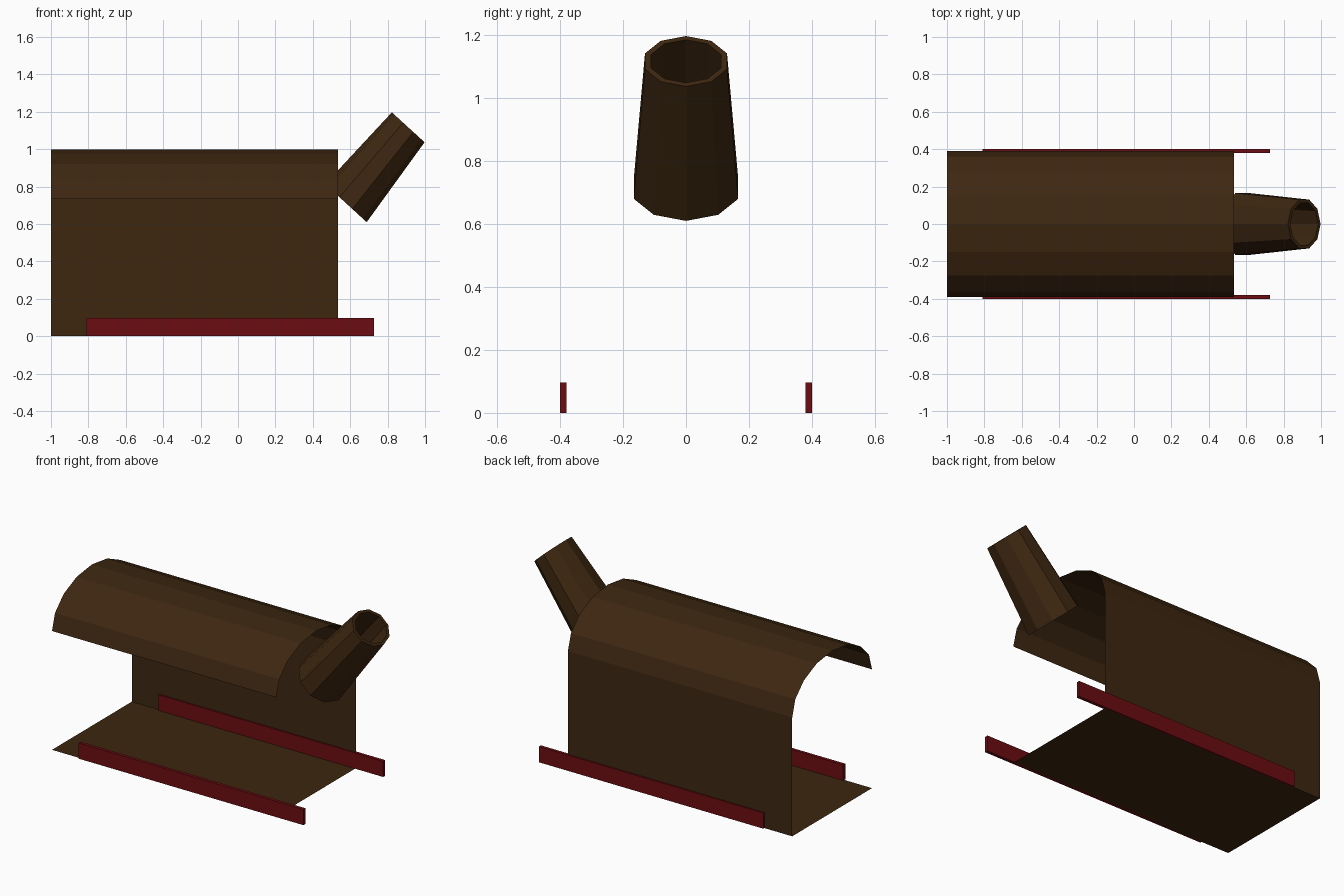
import bpy
import math
from mathutils import Vector

if "Cube" in bpy.data.objects:
    bpy.data.objects.remove(bpy.data.objects["Cube"])


def material(name, rgb):
    m = bpy.data.materials.new(name)
    m.diffuse_color = (*rgb, 1)
    m.use_nodes = True
    m.node_tree.nodes["Principled BSDF"].inputs["Base Color"].default_value = m.diffuse_color
    return m


brown = material("dark brown", (0.047, 0.020, 0.0053))
red = material("dark red", (0.15, 0.0042, 0.0060))


def make_object(name, verts, faces, mat):
    mesh = bpy.data.meshes.new(name)
    mesh.from_pydata(verts, [], faces)
    mesh.materials.append(mat)
    mesh.update()
    obj = bpy.data.objects.new(name, mesh)
    bpy.context.collection.objects.link(obj)
    return obj


# Body: thin open sheet (floor, back wall, arched roof) swept along x
W, SPRING, TOP, SEG = 0.39, 0.735, 0.998, 8
profile = [(-W, 0), (W, 0)]
for i in range(SEG + 1):
    a = math.pi * i / SEG
    profile.append((W * math.cos(a), SPRING + (TOP - SPRING) * math.sin(a)))
n = len(profile)
verts = [(x, y, z) for x in (-1.0, 0.535) for y, z in profile]
faces = [(i, i + 1, n + i + 1, n + i) for i in range(n - 1)]
make_object("body_shell", verts, faces, brown)

# Spout: tilted, tapered ten-sided tube with a deep hole in its upper end
SIDES = 10
base, tip = Vector((0.577, 0, 0.7115)), Vector((0.910, 0, 1.117))
across = Vector((-0.738, 0, 0.675))
floor = base.lerp(tip, 0.12)


def ring(centre, r_across, r_y):
    return [centre + across * (r_across * math.cos(t)) + Vector((0, r_y * math.sin(t), 0))
            for t in (2 * math.pi * k / SIDES for k in range(SIDES))]


verts = (ring(base, 0.1505, 0.1745) + ring(tip, 0.1185, 0.137)
         + ring(tip, 0.101, 0.117) + ring(floor, 0.126, 0.146))
faces = [tuple(range(SIDES)), tuple(range(3 * SIDES, 4 * SIDES))[::-1]]
for r in range(3):
    for k in range(SIDES):
        j = (k + 1) % SIDES
        a, b = r * SIDES, (r + 1) * SIDES
        faces.append((a + k, b + k, b + j, a + j))
spout = make_object("spout", verts, faces, brown)

# Consistent outward normals on the closed spout
import bmesh
bm = bmesh.new()
bm.from_mesh(spout.data)
bmesh.ops.recalc_face_normals(bm, faces=bm.faces)
bm.to_mesh(spout.data)
bm.free()

# Side rails: long thin bars along the lower edges
for side, name in ((-1, "front_rail"), (1, "back_rail")):
    bpy.ops.mesh.primitive_cube_add(size=1)
    rail = bpy.context.object
    rail.name = name
    for v in rail.data.vertices:
        v.co = (v.co.x * 1.537 - 0.0415,
                v.co.y * 0.02 + side * 0.39,
                (v.co.z + 0.5) * 0.097)
    rail.data.materials.append(red)
